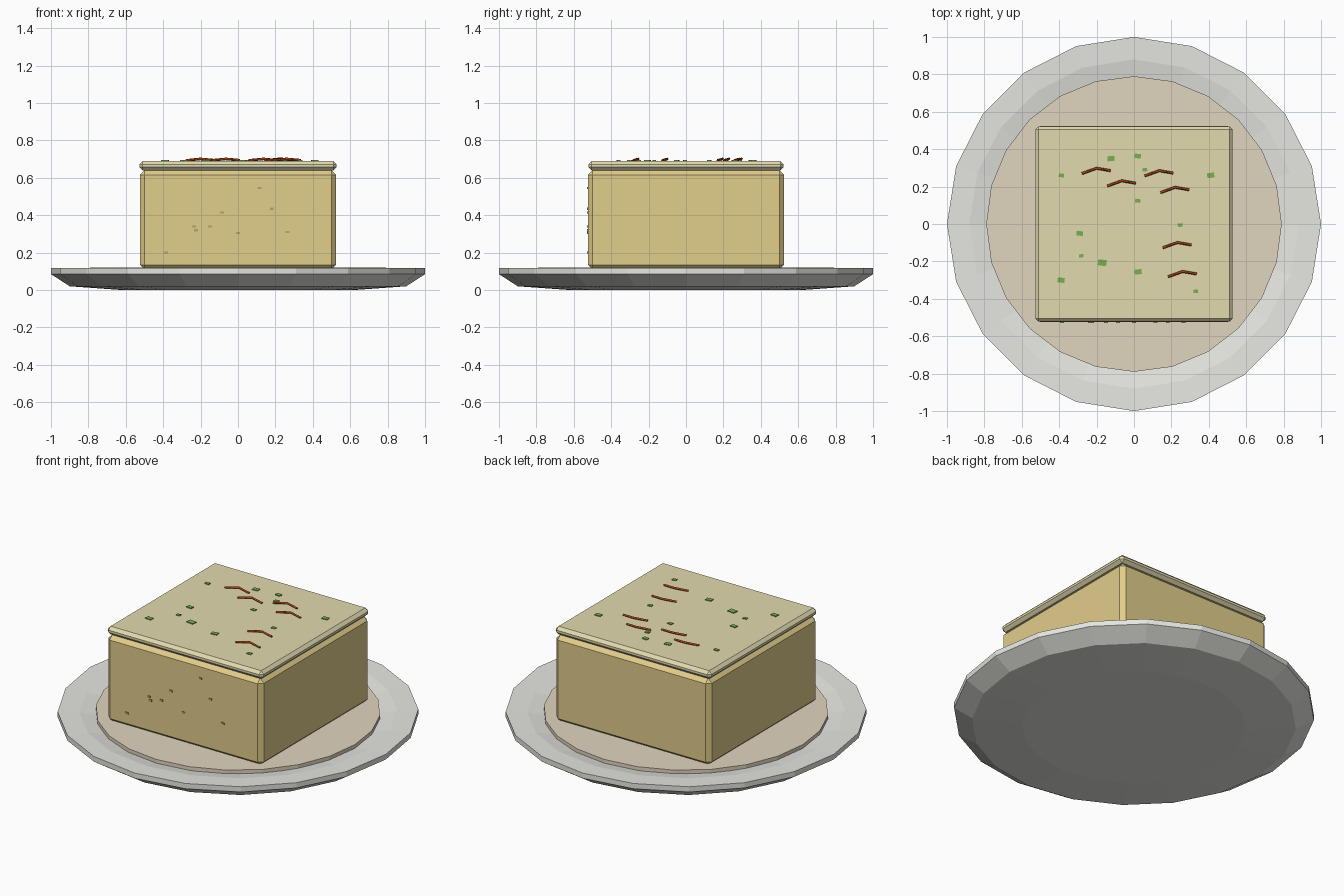
import bpy, bmesh, math

if "Cube" in bpy.data.objects:
    bpy.data.objects.remove(bpy.data.objects["Cube"])


def material(name, rgb):
    m = bpy.data.materials.new(name)
    m.diffuse_color = [c ** 2.2 for c in rgb] + [1]
    m.use_nodes = True
    m.node_tree.nodes["Principled BSDF"].inputs["Base Color"].default_value = m.diffuse_color
    return m


CAKE = material("sponge", (0.88, 0.80, 0.54))
TOP = material("pale_top", (0.88, 0.85, 0.68))
PLATE = material("china", (0.90, 0.90, 0.88))
CREAM = material("cream", (0.88, 0.83, 0.74))
GREEN = material("green", (0.48, 0.68, 0.32))
SAFFRON = material("strand_red", (0.62, 0.27, 0.10))
PORE = material("pore_brown", (0.72, 0.63, 0.40))


def finish(name, bm, mat):
    bmesh.ops.recalc_face_normals(bm, faces=bm.faces)
    me = bpy.data.meshes.new(name)
    bm.to_mesh(me)
    bm.free()
    me.materials.append(mat)
    ob = bpy.data.objects.new(name, me)
    bpy.context.collection.objects.link(ob)
    return ob


def lathe(name, profile, sides, mat):
    """Closed turned solid: first and last rings are capped."""
    bm = bmesh.new()
    rings = [[bm.verts.new((r * math.cos(2 * math.pi * i / sides),
                            r * math.sin(2 * math.pi * i / sides), z))
              for i in range(sides)] for r, z in profile]
    for a, b in zip(rings, rings[1:]):
        for i in range(sides):
            j = (i + 1) % sides
            bm.faces.new((a[i], a[j], b[j], b[i]))
    bm.faces.new(rings[0][::-1])
    bm.faces.new(rings[-1])
    return finish(name, bm, mat)


def box(name, loc, size, mat, bevel=0):
    bm = bmesh.new()
    bmesh.ops.create_cube(bm, size=1)
    bmesh.ops.scale(bm, vec=size, verts=bm.verts)
    ob = finish(name, bm, mat)
    ob.location = loc
    if bevel:
        mod = ob.modifiers.new("bevel", "BEVEL")
        mod.width, mod.segments = bevel, 1
    return ob


# plate and the cream pool on it
lathe("plate", [(0.62, 0), (0.90, 0.02), (1.0, 0.085), (1.0, 0.117),
                (0.88, 0.113), (0.78, 0.095)], 20, PLATE)
lathe("cream_pool", [(0.79, 0.096), (0.79, 0.12)], 24, CREAM)

# cake block and its top slab
box("cake_body", (0, 0, 0.375), (1.05, 1.05, 0.53), CAKE, 0.025)
box("top_layer", (0, 0, 0.665), (1.055, 1.045, 0.05), TOP, 0.018)

# bent strands on the top
for k, (x, y) in enumerate([(-0.20, 0.295), (-0.065, 0.228), (0.135, 0.282),
                            (0.22, 0.193), (0.232, -0.102), (0.26, -0.257)]):
    cu = bpy.data.curves.new("strand", "CURVE")
    cu.dimensions = "3D"
    cu.bevel_depth, cu.bevel_resolution, cu.use_fill_caps = 0.007, 0, True
    sp = cu.splines.new("POLY")
    sp.points.add(2)
    for p, (dx, dy, z) in zip(sp.points, [(-0.078, -0.025, 0.693),
                                          (0, 0.003, 0.701),
                                          (0.075, -0.010, 0.694)]):
        p.co = (x + dx, y + dy, z, 1)
    cu.materials.append(SAFFRON)
    ob = bpy.data.objects.new(f"strand_{k + 1}", cu)
    bpy.context.collection.objects.link(ob)

# chopped green flakes
for k, (x, y, s) in enumerate([
        (-0.123, 0.35, 0.038), (0.02, 0.363, 0.034), (0.058, 0.29, 0.026),
        (-0.388, 0.26, 0.028), (0.41, 0.26, 0.038), (0.02, 0.124, 0.028),
        (0.247, -0.006, 0.026), (-0.29, -0.05, 0.035), (-0.282, -0.17, 0.024),
        (-0.17, -0.207, 0.046), (0.022, -0.256, 0.038),
        (-0.39, -0.30, 0.038), (0.33, -0.36, 0.026)]):
    ob = box(f"green_flake_{k + 1}", (x, y, 0.691),
             (s, s * 0.7, 0.008), GREEN)
    ob.rotation_euler.z = 0.12 * (-1) ** k

# small pores on the front face
for k, (x, z) in enumerate([
        (0.115, 0.545), (0.18, 0.435), (-0.085, 0.415), (-0.235, 0.34),
        (-0.225, 0.32), (-0.15, 0.34), (0, 0.305), (0.265, 0.31),
        (-0.385, 0.20)]):
    box(f"pore_{k + 1}", (x, -0.525, z), (0.02, 0.008, 0.012), PORE)
